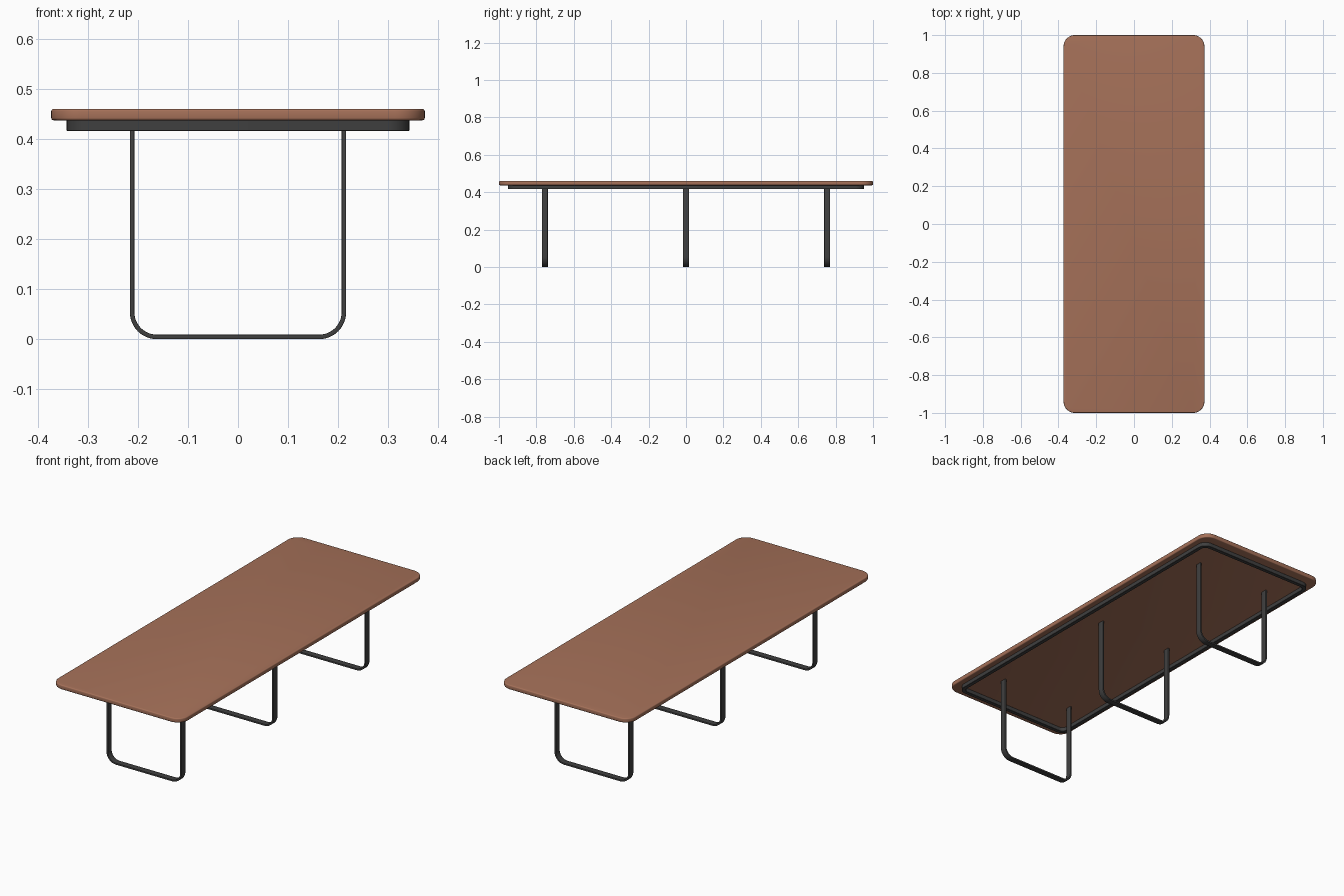
import bpy, bmesh, math

if "Cube" in bpy.data.objects:
    bpy.data.objects.remove(bpy.data.objects["Cube"])


def material(name, rgb):
    m = bpy.data.materials.new(name)
    m.diffuse_color = (*rgb, 1.0)
    m.use_nodes = True
    m.node_tree.nodes["Principled BSDF"].inputs["Base Color"].default_value = m.diffuse_color
    return m


WOOD = material("brown_wood", (0.38, 0.165, 0.10))
METAL = material("dark_metal", (0.05, 0.05, 0.05))


def rounded_rect(hx, hy, r, n=12):
    pts = []
    for k, (sx, sy) in enumerate([(1, 1), (-1, 1), (-1, -1), (1, -1)]):
        for i in range(n + 1):
            a = math.pi / 2 * (k + i / n)
            pts.append((sx * (hx - r) + r * math.cos(a), sy * (hy - r) + r * math.sin(a)))
    return pts


def u_path(hx, top, z0, r, n=12):
    pts = [(-hx, top)]
    for k, cx in ((2, -hx + r), (3, hx - r)):
        for i in range(n + 1):
            a = math.pi / 2 * (k + i / n)
            pts.append((cx + r * math.cos(a), z0 + r + r * math.sin(a)))
    return pts + [(hx, top)]


def finish(name, bm, mat, bevel, segments):
    bmesh.ops.recalc_face_normals(bm, faces=bm.faces[:])
    me = bpy.data.meshes.new(name)
    bm.to_mesh(me)
    bm.free()
    me.materials.append(mat)
    ob = bpy.data.objects.new(name, me)
    bpy.context.collection.objects.link(ob)
    bv = ob.modifiers.new("soft_edges", 'BEVEL')
    bv.width, bv.segments, bv.limit_method = bevel, segments, 'ANGLE'
    bv.angle_limit = math.radians(40)
    bpy.ops.object.select_all(action='DESELECT')
    ob.select_set(True)
    bpy.context.view_layer.objects.active = ob
    bpy.ops.object.modifier_apply(modifier=bv.name)
    bpy.ops.object.shade_smooth_by_angle(angle=math.radians(35))
    return ob


def strip_solid(outer, inner, place, closed):
    """Solid between two outlines, swept between place(.., 0) and place(.., 1)."""
    bm = bmesh.new()
    rows = [[bm.verts.new(place(p, s)) for p in line]
            for line, s in ((outer, 0), (outer, 1), (inner, 1), (inner, 0))]
    n = len(outer)
    for i in range(n if closed else n - 1):
        j = (i + 1) % n
        for k in range(4):
            a, b = rows[k], rows[(k + 1) % 4]
            bm.faces.new((a[i], a[j], b[j], b[i]))
    if not closed:
        for i in (0, n - 1):
            bm.faces.new([r[i] for r in rows])
    return bm


# Table top: rounded slab
bm = bmesh.new()
face = bm.faces.new([bm.verts.new((x, y, 0.437)) for x, y in rounded_rect(0.373, 1.0, 0.06)])
ext = bmesh.ops.extrude_face_region(bm, geom=[face])
for v in ext["geom"]:
    if isinstance(v, bmesh.types.BMVert):
        v.co.z = 0.46
finish("table_top", bm, WOOD, 0.005, 3)

# Support frame: open ring below the top
bm = strip_solid(rounded_rect(0.342, 0.951, 0.045), rounded_rect(0.322, 0.931, 0.025),
                 lambda p, s: (p[0], p[1], 0.416 + 0.0215 * s), True)
finish("support_frame", bm, METAL, 0.001, 1)

# Three U-shaped flat-bar legs
for name, y in (("front_leg", -0.755), ("middle_leg", 0.0), ("back_leg", 0.755)):
    bm = strip_solid(u_path(0.216, 0.438, 0.0, 0.054), u_path(0.207, 0.438, 0.009, 0.045),
                     lambda p, s: (p[0], y - 0.016 + 0.032 * s, p[1]), False)
    finish(name, bm, METAL, 0.0015, 2)
